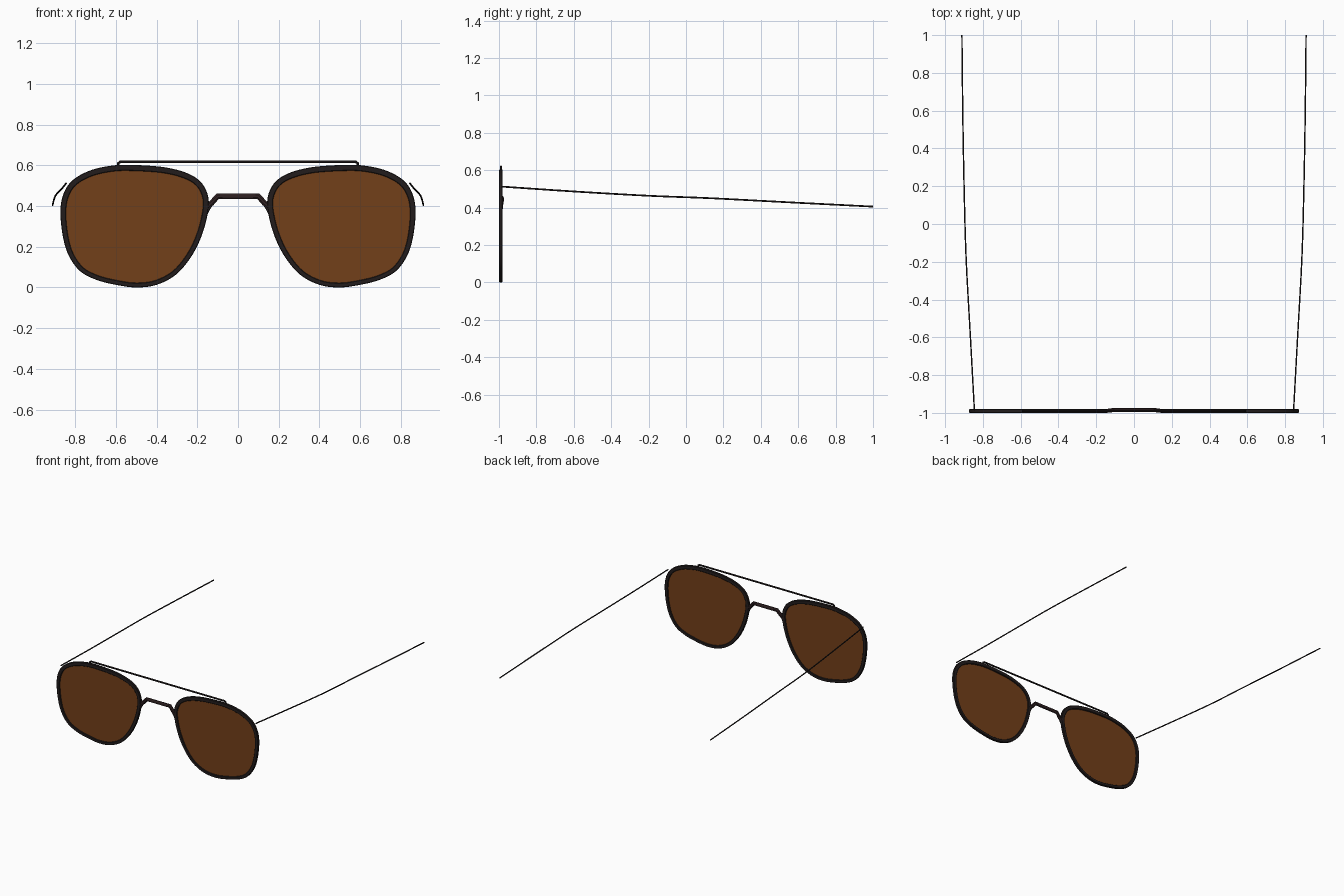
import bpy, bmesh, math
from mathutils import Vector

if "Cube" in bpy.data.objects:
    bpy.data.objects.remove(bpy.data.objects["Cube"])


def material(name, rgb):
    m = bpy.data.materials.new(name)
    m.diffuse_color = (*rgb, 1)
    m.use_nodes = True
    m.node_tree.nodes["Principled BSDF"].inputs["Base Color"].default_value = m.diffuse_color
    return m


BLACK = material("dark_frame", (0.016, 0.012, 0.012))
BROWN = material("brown_frame", (0.028, 0.015, 0.016))
AMBER = material("amber_lens", (0.17, 0.05, 0.01))


def finish(bm, name, mat):
    bmesh.ops.recalc_face_normals(bm, faces=bm.faces)
    me = bpy.data.meshes.new(name)
    bm.to_mesh(me)
    bm.free()
    ob = bpy.data.objects.new(name, me)
    bpy.context.collection.objects.link(ob)
    me.materials.append(mat)
    bpy.context.view_layer.objects.active = ob
    ob.select_set(True)
    bpy.ops.object.shade_smooth_by_angle(angle=math.radians(35))
    ob.select_set(False)
    return ob


def spline(pts, closed, steps=5):
    # Catmull-Rom through the given points
    pts = [Vector(p) for p in pts]
    n = len(pts)
    get = (lambda i: pts[i % n]) if closed else (lambda i: pts[max(0, min(n - 1, i))])
    out = []
    for i in range(n if closed else n - 1):
        a, b, c, d = (get(i + k) for k in (-1, 0, 1, 2))
        for s in range(steps):
            t = s / steps
            out.append(0.5 * (2 * b + (c - a) * t + (2 * a - 5 * b + 4 * c - d) * t * t
                              + (3 * b - a - 3 * c + d) * t ** 3))
    if not closed:
        out.append(pts[-1])
    return out


def loft(bm, rings, closed):
    vs = [[bm.verts.new(p) for p in r] for r in rings]
    k = len(vs[0])
    for i in range(len(vs) if closed else len(vs) - 1):
        a, b = vs[i], vs[(i + 1) % len(vs)]
        for j in range(k):
            bm.faces.new((a[j], a[(j + 1) % k], b[(j + 1) % k], b[j]))
    if not closed:
        bm.faces.new(vs[0])
        bm.faces.new(vs[-1])


def rod(name, path, ref, ru, rv, mat, sides=8):
    # sweep an elliptical section along a path; ru lies along ref
    path = [Vector(p) for p in path]
    rings = []
    for i, p in enumerate(path):
        d0 = (p - path[max(i - 1, 0)]).normalized()
        d1 = (path[min(i + 1, len(path) - 1)] - p).normalized()
        t = (d0 + d1).normalized()
        u = (Vector(ref) - t * t.dot(Vector(ref))).normalized()
        v = t.cross(u)
        rings.append([p + u * ru * math.cos(a) + v * rv * math.sin(a)
                      for a in (2 * math.pi * (j + 0.5) / sides for j in range(sides))])
    bm = bmesh.new()
    loft(bm, rings, False)
    return finish(bm, name, mat)


# Outer outline of one eye (x, z)
OUTLINE = [(.547, .607), (.64, .6), (.73, .578), (.81, .534), (.855, .472), (.873, .385),
           (.862, .26), (.832, .16), (.775, .083), (.695, .041), (.6, .017), (.5, .004),
           (.4, .017), (.305, .067), (.23, .155), (.178, .26), (.148, .373), (.147, .452),
           (.182, .522), (.255, .568), (.375, .597)]
outer = spline(OUTLINE, True)
z0 = min(p.y for p in outer)
outer = [Vector((p.x, p.y - z0)) for p in outer]
N = len(outer)


def inset(w):
    res = []
    for i, p in enumerate(outer):
        t = (outer[(i + 1) % N] - outer[i - 1]).normalized()
        res.append(p + Vector((t.y, -t.x)) * (w if callable(w) is False else w(p)))
    return res


rim_width = lambda p: 0.023 + 0.006 * max(0, min(1, p.y / 0.5))
inner = inset(rim_width)
inner_mid = inset(lambda p: rim_width(p) - 0.003)
outer_mid = inset(0.003)

for side, sx in (("left", -1), ("right", 1)):
    # Rim with softened edges
    bm = bmesh.new()
    loops = [(outer_mid, -1), (outer, -.997), (outer, -.983), (outer_mid, -.98),
             (inner_mid, -.98), (inner, -.983), (inner, -.997), (inner_mid, -1)]
    loft(bm, [[(sx * lp[i].x, y, lp[i].y) for lp, y in loops] for i in range(N)], True)
    finish(bm, side + "_rim", BLACK)

    # Tinted lens
    bm = bmesh.new()
    lens = inset(lambda p: rim_width(p) - 0.006)
    loft(bm, [[(sx * p.x, y, p.y) for p in lens] for y in (-.992, -.988)], False)
    finish(bm, side + "_lens", AMBER)

    # Temple arm
    arm = [(.845, -.985, .512), (.866, -.6, .486), (.888, -.2, .463),
           (.898, .13, .45), (.906, .55, .428), (.911, 1, .405)]
    rod(side + "_temple", [(sx * x, y, z) for x, y, z in spline(arm, False)],
        (0, 0, 1), .005, .004, BLACK)

    # Web joining the bridge to the rim
    rod(side + "_bridge_web", [(sx * .166, -.99, .352), (sx * .148, -.99, .39),
                               (sx * .128, -.988, .418)], (0, 1, 0), .009, .013, BLACK)

# Nose bridge
rod("nose_bridge", [(-.155, -.99, .395), (-.13, -.988, .415), (-.1, -.983, .448),
                    (.1, -.983, .448), (.13, -.988, .415), (.155, -.99, .395)],
    (0, 1, 0), .011, .015, BROWN)

# Straight brow bar with turned-down ends
rod("brow_bar", [(-.588, -.99, .595), (-.588, -.99, .611), (-.578, -.99, .618),
                 (.578, -.99, .618), (.588, -.99, .611), (.588, -.99, .595)],
    (0, 1, 0), .006, .007, BLACK)
